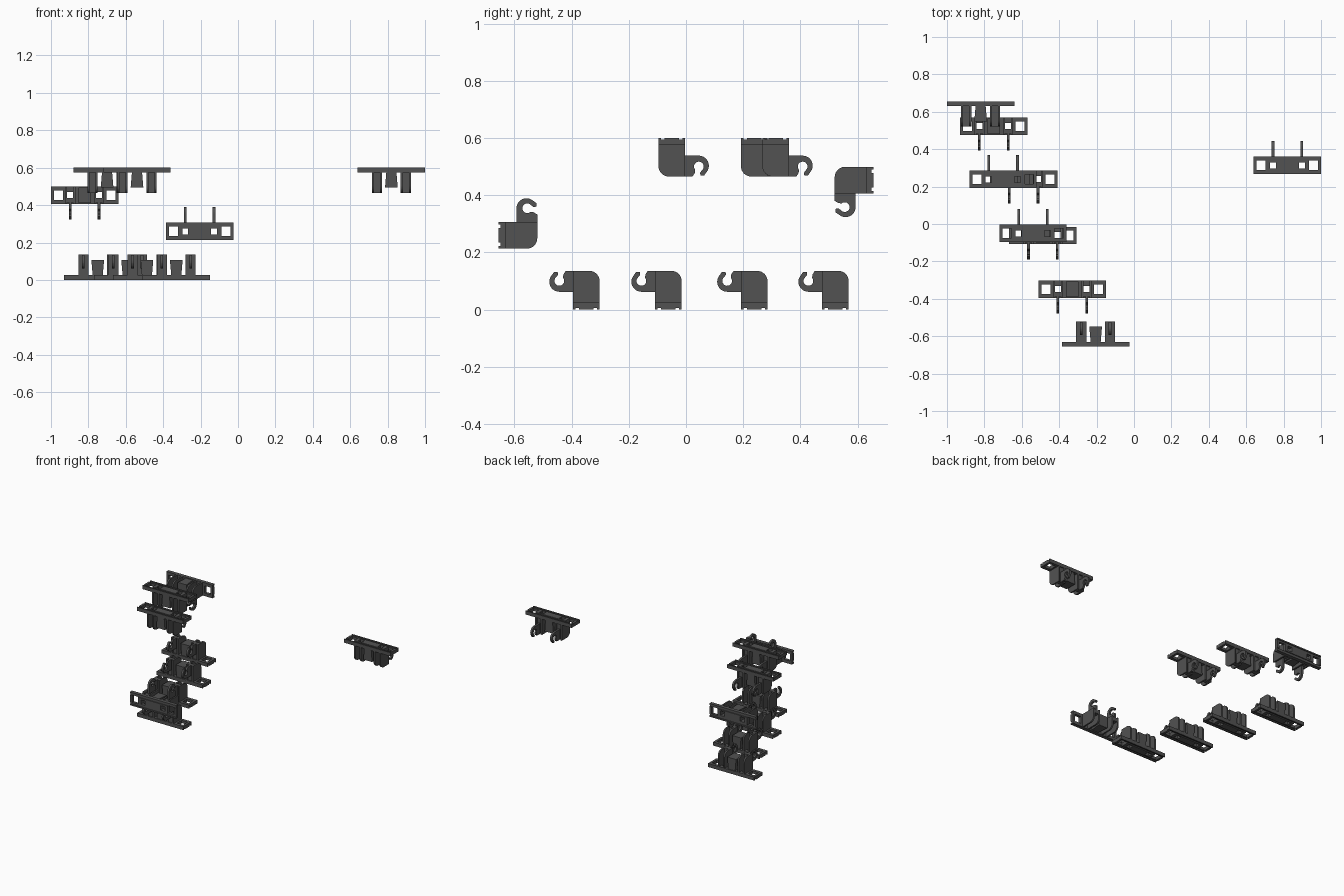
import bpy, bmesh
from math import sin, cos, pi, radians
from mathutils import Matrix, Vector

cube = bpy.data.objects.get("Cube")
if cube:
    bpy.data.objects.remove(cube)

mat = bpy.data.materials.new("dark_grey_plastic")
mat.use_nodes = True
colour = (0.085, 0.085, 0.085, 1)
mat.diffuse_color = colour
mat.node_tree.nodes["Principled BSDF"].inputs["Base Color"].default_value = colour

DEPTH, HEIGHT, PLATE = 0.093, 0.135, 0.025


def arc(cy, cz, r, start, end, n):
    """Points along an arc, angles in degrees."""
    angles = [radians(start + (end - start) * i / n) for i in range(n + 1)]
    return [(cy + r * cos(a), cz + r * sin(a)) for a in angles]


def prism(bm, points, axis, low, high):
    """Extrude a closed profile along the x or y axis."""
    def place(p, d):
        return (d, p[0], p[1]) if axis == "x" else (p[0], d, p[1])
    a = [bm.verts.new(place(p, low)) for p in points]
    b = [bm.verts.new(place(p, high)) for p in points]
    bm.faces.new(a)
    bm.faces.new(b[::-1])
    for i in range(len(points)):
        j = (i + 1) % len(points)
        bm.faces.new((a[i], b[i], b[j], a[j]))


def cell_solid(bm, xs, ys, zs, solid):
    """Closed solid made of the grid cells that pass the test."""
    axes = (xs, ys, zs)
    cells = set()
    for i in range(len(xs) - 1):
        for j in range(len(ys) - 1):
            for k in range(len(zs) - 1):
                mid = [(ax[n] + ax[n + 1]) / 2 for ax, n in zip(axes, (i, j, k))]
                if solid(*mid):
                    cells.add((i, j, k))
    for cell in cells:
        for d in range(3):
            for side in (0, 1):
                near = list(cell)
                near[d] += 2 * side - 1
                if tuple(near) in cells:
                    continue
                u, v = [n for n in range(3) if n != d]
                corners = []
                for du, dv in ((0, 0), (1, 0), (1, 1), (0, 1)):
                    n = list(cell)
                    n[d] += side
                    n[u] += du
                    n[v] += dv
                    corners.append(bm.verts.new([ax[m] for ax, m in zip(axes, n)]))
                bm.faces.new(corners)
    bmesh.ops.remove_doubles(bm, verts=bm.verts, dist=1e-5)


def finish(name, bm):
    bmesh.ops.recalc_face_normals(bm, faces=bm.faces)
    mesh = bpy.data.meshes.new(name)
    bm.to_mesh(mesh)
    bm.free()
    mesh.materials.append(mat)
    return mesh


parts = {}

# mounting plate: screw windows at the ends, slots at the hooks, grooved underside
half_xs = [0.061, 0.093, 0.116, 0.164, 0.18]
xs = [-x for x in reversed(half_xs)] + half_xs
ys = [0, 0.009, 0.021, 0.032, 0.064, 0.072, 0.084, DEPTH]


def plate_solid(x, y, z):
    x = abs(x)
    window = 0.116 < x < 0.164 and 0.021 < y < 0.072
    slot = 0.061 < x < 0.093 and 0.032 < y < 0.064
    groove = z < 0.006 and (0.009 < y < 0.021 or 0.072 < y < 0.084)
    return not (window or slot or groove)


bm = bmesh.new()
cell_solid(bm, xs, ys, [0, 0.006, PLATE], plate_solid)
parts["mounting_plate"] = finish("mounting_plate", bm)

# cheeks: four ribs with a rounded upper back corner
cheek = [(0, PLATE), (0, HEIGHT)]
cheek += arc(DEPTH - 0.036, HEIGHT - 0.036, 0.036, 90, 0, 8) + [(DEPTH, PLATE)]
bm = bmesh.new()
for s in (-1, 1):
    for near, far in ((0.050, 0.061), (0.093, 0.104)):
        prism(bm, cheek, "x", s * near, s * far)
parts["cheek_ribs"] = finish("cheek_ribs", bm)

# webs: recessed walls joining each pair of cheeks
bm = bmesh.new()
web = [(0.008, PLATE), (0.008, HEIGHT), (0.032, HEIGHT), (0.032, PLATE)]
for s in (-1, 1):
    prism(bm, web, "x", s * 0.061, s * 0.093)
parts["hook_webs"] = finish("hook_webs", bm)

# centre wedge: widens towards its free end
bm = bmesh.new()
wedge = [(-0.027, PLATE), (0.027, PLATE), (0.034, 0.107), (-0.034, 0.107)]
prism(bm, wedge, "y", 0.006, 0.087)
parts["centre_wedge"] = finish("centre_wedge", bm)

# hooks: thin open claws
claw = [(0.010, HEIGHT), (-0.026, HEIGHT), (-0.034, 0.122)]
claw += arc(-0.048, 0.100, 0.017, 40, -230, 16)
claw += [(-0.052, 0.122), (-0.054, 0.132), (-0.066, 0.132)]
claw += arc(-0.048, 0.097, 0.035, 140, 270, 10) + [(0.010, 0.062)]
bm = bmesh.new()
for s in (-1, 1):
    prism(bm, claw, "x", s * 0.077 - 0.007, s * 0.077 + 0.007)
parts["hooks"] = finish("hooks", bm)

# placements: turn about x, then position of the plate's front bottom edge
placements = [
    (0, (-0.33, -0.395, 0)),
    (0, (-0.487, -0.108, 0)),
    (0, (-0.59, 0.192, 0)),
    (0, (-0.75, 0.476, 0)),
    (180, (-0.54, -0.003, 0.60)),
    (180, (-0.70, 0.285, 0.60)),
    (180, (0.82, 0.36, 0.60)),
    (-90, (-0.205, -0.655, 0.306)),
    (90, (-0.82, 0.655, 0.406)),
]
for number, (turn, spot) in enumerate(placements, 1):
    matrix = Matrix.Translation(Vector(spot)) @ Matrix.Rotation(radians(turn), 4, "X")
    for name, mesh in parts.items():
        obj = bpy.data.objects.new(f"bracket_{number}_{name}", mesh)
        obj.matrix_world = matrix
        bpy.context.collection.objects.link(obj)
